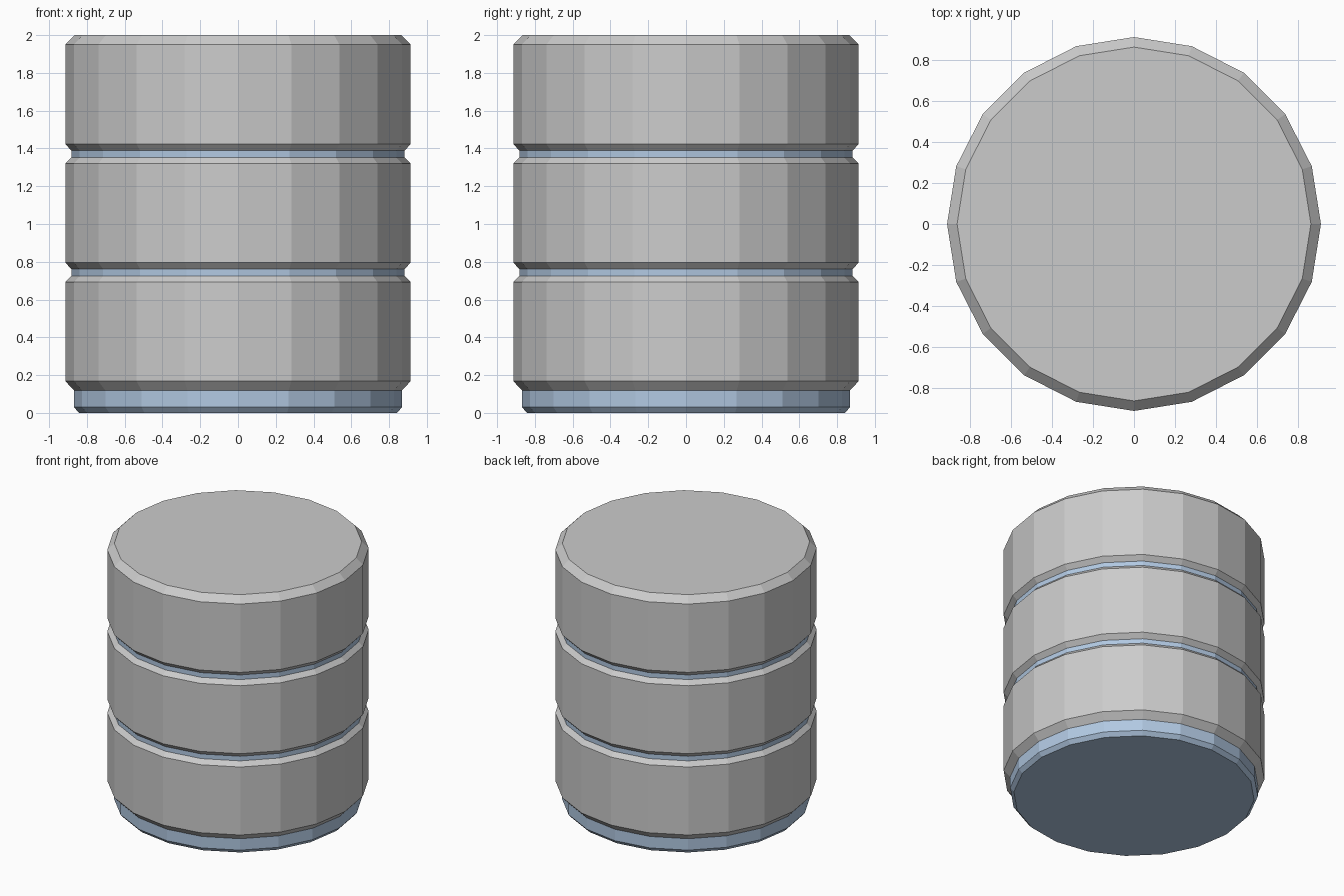
import bpy, bmesh
from math import cos, sin, tau

if "Cube" in bpy.data.objects:
    bpy.data.objects.remove(bpy.data.objects["Cube"])

SIDES = 20

blue = bpy.data.materials.new("blue_steel")
blue.diffuse_color = (0.44, 0.58, 0.76, 1)
blue.use_nodes = True
blue.node_tree.nodes["Principled BSDF"].inputs["Base Color"].default_value = blue.diffuse_color


def lathe(name, profile, material=None):
    """Closed, flat-faced solid turned around z from (radius, z) points, bottom to top."""
    bm = bmesh.new()
    rings = [[bm.verts.new((r * cos(tau * i / SIDES), r * sin(tau * i / SIDES), z))
              for i in range(SIDES)] for r, z in profile]
    for low, high in zip(rings, rings[1:]):
        for i in range(SIDES):
            j = (i + 1) % SIDES
            bm.faces.new((low[i], low[j], high[j], high[i]))
    bm.faces.new(rings[0][::-1])
    bm.faces.new(rings[-1])
    mesh = bpy.data.meshes.new(name)
    bm.to_mesh(mesh)
    bm.free()
    obj = bpy.data.objects.new(name, mesh)
    bpy.context.collection.objects.link(obj)
    if material:
        mesh.materials.append(material)
    return obj


# Three stacked chamfered drum sections
R, r, step, bottom = 0.914, 0.865, 0.6275, 0.115
for n in range(3):
    z0 = bottom + n * step
    z1 = z0 + (0.63 if n == 2 else step)
    lathe(f"drum_section_{n + 1}",
          [(r, z0), (R, z0 + 0.053), (R, z1 - 0.05), (r, z1)])

# Blue bands filling the grooves between sections
for n in (1, 2):
    z = bottom + n * step + 0.002
    lathe(f"groove_band_{n}", [(0.882, z - 0.02), (0.882, z + 0.02)], blue)

# Blue foot with chamfered lower edge
lathe("base_foot", [(0.842, 0), (0.868, 0.03), (0.868, 0.118)], blue)
